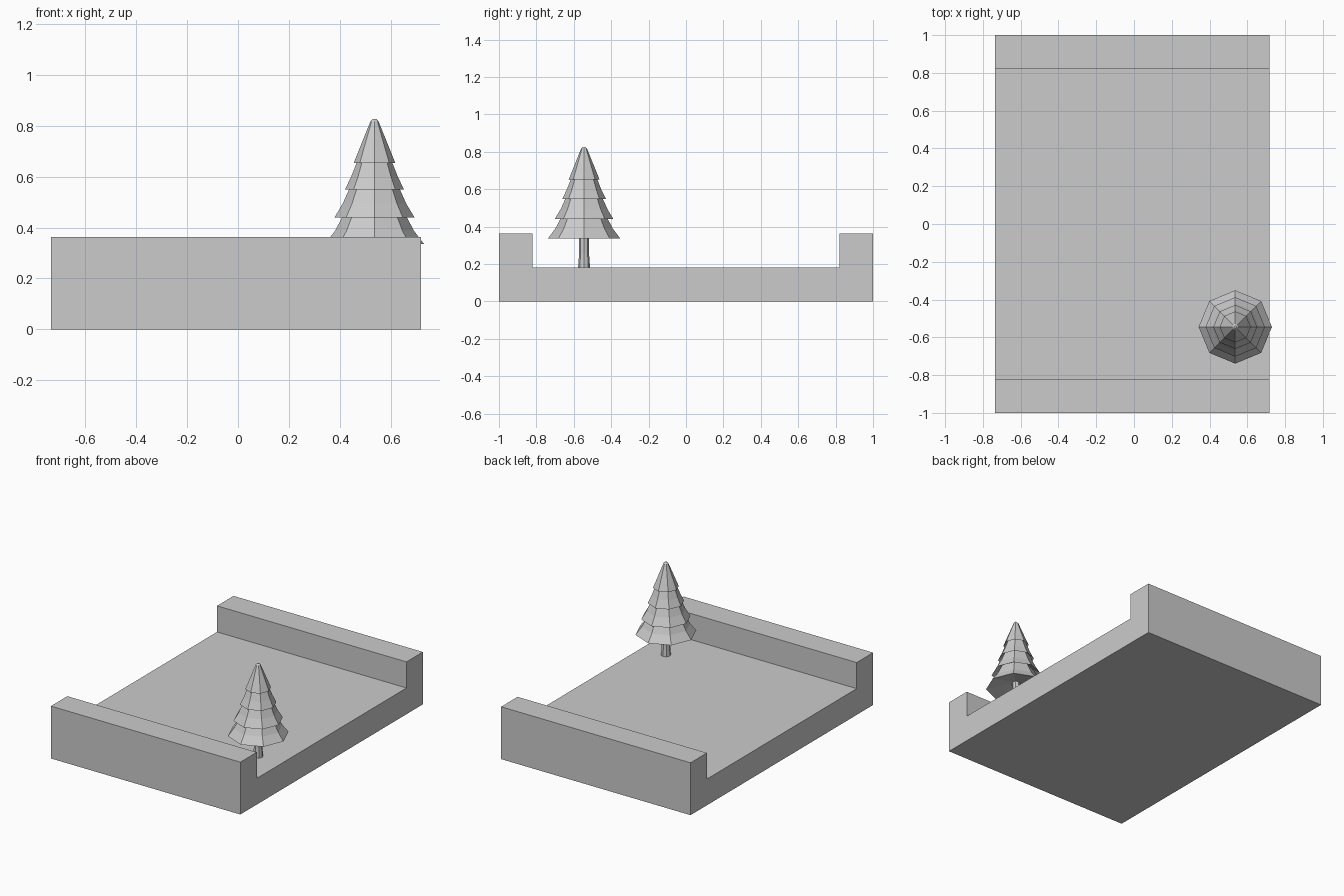
import bpy, bmesh
from math import cos, sin, tau

if "Cube" in bpy.data.objects:
    bpy.data.objects.remove(bpy.data.objects["Cube"])


def make_object(name, bm):
    bmesh.ops.recalc_face_normals(bm, faces=bm.faces)
    mesh = bpy.data.meshes.new(name)
    bm.to_mesh(mesh)
    bm.free()
    obj = bpy.data.objects.new(name, mesh)
    bpy.context.collection.objects.link(obj)
    return obj


def extrude_x(name, profile, x0, x1):
    """Extrude a (y, z) outline along x."""
    bm = bmesh.new()
    face = bm.faces.new([bm.verts.new((x0, y, z)) for y, z in profile])
    ext = bmesh.ops.extrude_face_region(bm, geom=[face], use_keep_orig=True)
    moved = [v for v in ext["geom"] if isinstance(v, bmesh.types.BMVert)]
    bmesh.ops.translate(bm, verts=moved, vec=(x1 - x0, 0, 0))
    return make_object(name, bm)


def lathe(name, profile, location, sides=8):
    """Turn a (radius, z) profile into a closed faceted solid."""
    bm = bmesh.new()
    rings = [[bm.verts.new((r * cos(tau * i / sides), r * sin(tau * i / sides), z))
              for i in range(sides)] for r, z in profile]
    for a, b in zip(rings, rings[1:]):
        for i in range(sides):
            j = (i + 1) % sides
            bm.faces.new((a[i], a[j], b[j], b[i]))
    bm.faces.new(rings[0][::-1])
    bm.faces.new(rings[-1])
    obj = make_object(name, bm)
    obj.location = location
    return obj


# Channel-shaped ground block with a raised wall at each end
half = [(1, 0), (1, 0.363), (0.82, 0.363), (0.82, 0.182)]
outline = half + [(-y, z) for y, z in reversed(half)]
extrude_x("ground_block", outline, -0.735, 0.718)

# Tree trunk, slightly tapered
spot = (0.536, -0.545, 0)
lathe("tree_trunk", [(0.032, 0.18), (0.027, 0.25), (0.025, 0.40)], spot)

# Tree foliage: four flared tiers, each (rim radius, rim z, radius at next rim)
tiers = [(0.194, 0.336, 0.126), (0.157, 0.44, 0.101),
         (0.116, 0.549, 0.073), (0.082, 0.653, 0.016)]
profile = [(0.02, 0.375)]
for n, (rim, z, top) in enumerate(tiers):
    profile.append((rim, z))
    if n < 3:
        next_z = tiers[n + 1][1]
        profile.append((top + (rim - top) * 0.42, z + (next_z - z) * 0.5))
        profile.append((top - 0.012, next_z + 0.025))
profile += [(0.045, 0.745), (0.016, 0.817), (0.006, 0.827)]
lathe("tree_foliage", profile, spot)
